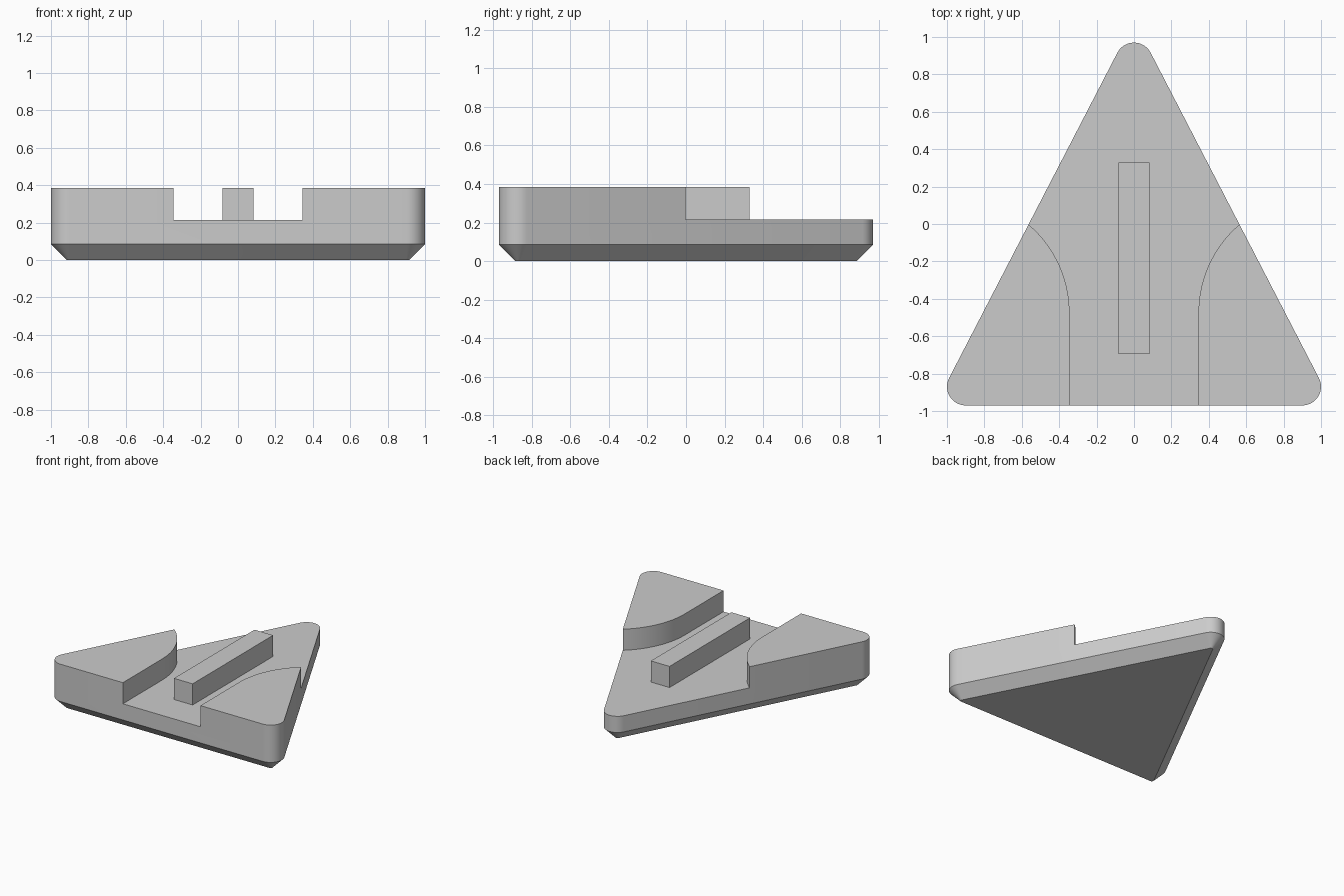
import bpy
import bmesh
from math import sin, cos, radians, atan2, degrees
from mathutils import Vector

default = bpy.data.objects.get("Cube")
if default:
    bpy.data.objects.remove(default)

DECK, TOP, CHAMFER = 0.215, 0.385, 0.085
CORNER = 0.1

grey = bpy.data.materials.new("plain grey")
grey.use_nodes = True
colour = (0.6, 0.6, 0.6, 1)
grey.diffuse_color = colour
grey.node_tree.nodes["Principled BSDF"].inputs["Base Color"].default_value = colour


def loft(name, rings):
    """Solid through stacked (outline, height) rings, capped at both ends."""
    bm = bmesh.new()
    loops = [[bm.verts.new((x, y, z)) for x, y in pts] for pts, z in rings]
    n = len(loops[0])
    for low, high in zip(loops, loops[1:]):
        for i in range(n):
            j = (i + 1) % n
            bm.faces.new((low[i], low[j], high[j], high[i]))
    bm.faces.new(loops[0][::-1])
    bm.faces.new(loops[-1])
    bmesh.ops.recalc_face_normals(bm, faces=bm.faces)
    mesh = bpy.data.meshes.new(name)
    bm.to_mesh(mesh)
    bm.free()
    obj = bpy.data.objects.new(name, mesh)
    bpy.context.collection.objects.link(obj)
    mesh.materials.append(grey)
    return obj


def arc(cx, cy, r, start, end, steps):
    angles = [radians(start + (end - start) * i / steps) for i in range(steps + 1)]
    return [(cx + r * cos(a), cy + r * sin(a)) for a in angles]


def rounded_triangle(radius):
    corners = [Vector((-0.9, -0.87)), Vector((0.9, -0.87)), Vector((0, 0.87))]
    pts = []
    for i, c in enumerate(corners):
        before, after = c - corners[i - 1], corners[(i + 1) % 3] - c
        start = degrees(atan2(before.y, before.x)) - 90
        turn = (degrees(atan2(after.y, after.x)) - 90 - start) % 360
        pts += arc(c.x, c.y, radius, start, start + turn, 14)
    return pts


# Triangular body with a chamfered underside
outline = rounded_triangle(CORNER)
body = loft("body", [(rounded_triangle(CORNER - CHAMFER), 0), (outline, CHAMFER), (outline, TOP)])

# Flared channel that leaves a raised block in each front corner
radius = 0.62
right = [(0.345, -1.2)] + arc(0.345 + radius, -0.475, radius, 180, 126, 20)
right += [(1.2, 0.1), (1.2, 1.2)]
left = [(-x, y) for x, y in reversed(right)]
channel = right + left
cutter = loft("channel_cutter", [(channel, DECK), (channel, 1)])
cutter.hide_render = True

cut = body.modifiers.new("channel", "BOOLEAN")
cut.operation = "DIFFERENCE"
cut.solver = "EXACT"
cut.object = cutter
bpy.context.view_layer.objects.active = body
bpy.ops.object.modifier_apply(modifier=cut.name)
bpy.data.objects.remove(cutter)

# Raised bar along the middle of the channel
bar = [(-0.083, -0.695), (0.083, -0.695), (0.083, 0.328), (-0.083, 0.328)]
loft("centre_bar", [(bar, DECK), (bar, TOP)])

# Smooth the round corners, keep the edges sharp
bpy.ops.object.select_all(action="DESELECT")
body.select_set(True)
bpy.ops.object.shade_smooth_by_angle(angle=radians(30))
